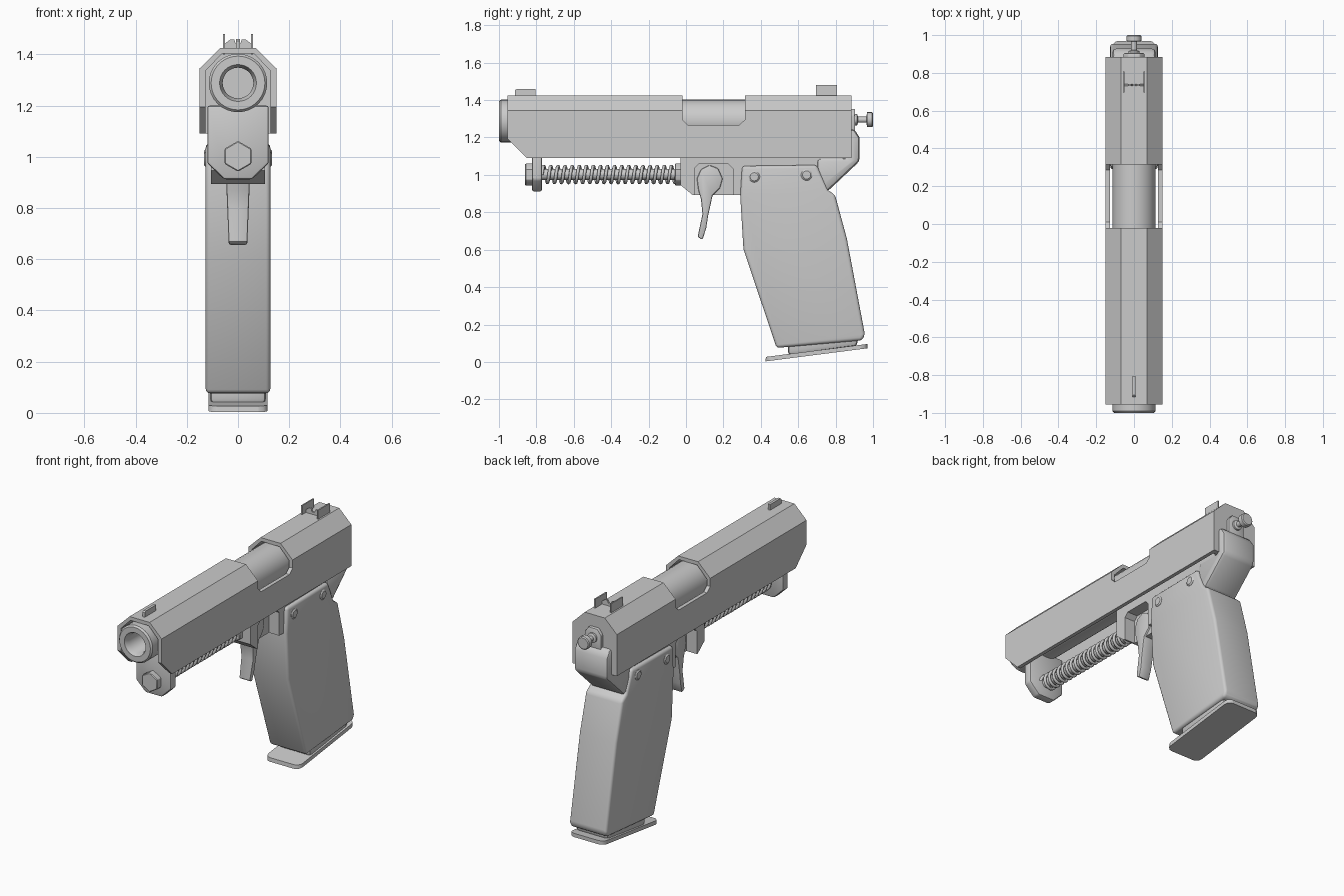
import bpy, bmesh, math
from mathutils import Matrix, Vector

if "Cube" in bpy.data.objects:
    bpy.data.objects.remove(bpy.data.objects["Cube"])


def finish(name, bm, bevel=0, segs=2, angle=30):
    bmesh.ops.recalc_face_normals(bm, faces=bm.faces)
    me = bpy.data.meshes.new(name)
    bm.to_mesh(me)
    bm.free()
    ob = bpy.data.objects.new(name, me)
    bpy.context.collection.objects.link(ob)
    activate(ob)
    if bevel:
        m = ob.modifiers.new("bevel", 'BEVEL')
        m.width, m.segments, m.limit_method = bevel, segs, 'ANGLE'
        m.angle_limit = math.radians(35)
        bpy.ops.object.modifier_apply(modifier=m.name)
    bpy.ops.object.shade_smooth_by_angle(angle=math.radians(angle))
    return ob


def activate(ob):
    bpy.ops.object.select_all(action='DESELECT')
    ob.select_set(True)
    bpy.context.view_layer.objects.active = ob


def prism(name, pts, a, b, axis='x', **kw):
    """Extrude a (y, z) profile along x, or an (x, z) profile along y."""
    bm = bmesh.new()
    place = (lambda p, t: (t, p[0], p[1])) if axis == 'x' else (lambda p, t: (p[0], t, p[1]))
    lo = [bm.verts.new(place(p, a)) for p in pts]
    hi = [bm.verts.new(place(p, b)) for p in pts]
    bm.faces.new(lo)
    bm.faces.new(hi)
    n = len(pts)
    for i in range(n):
        j = (i + 1) % n
        bm.faces.new((lo[i], lo[j], hi[j], hi[i]))
    return finish(name, bm, **kw)


def lathe(name, prof, z, sides=32, axis='y', x=0, y=0, phase=0, **kw):
    """Turn (radius, distance) points around an axis parallel to y or x."""
    bm = bmesh.new()
    rings = []
    for r, t in prof:
        ring = []
        for k in range(sides):
            a = 2 * math.pi * k / sides + phase
            u, v = r * math.cos(a), r * math.sin(a)
            ring.append(bm.verts.new((u + x, t, v + z) if axis == 'y' else (t, u + y, v + z)))
        rings.append(ring)
    for r0, r1 in zip(rings, rings[1:]):
        for k in range(sides):
            j = (k + 1) % sides
            bm.faces.new((r0[k], r0[j], r1[j], r1[k]))
    bm.faces.new(rings[0])
    bm.faces.new(rings[-1])
    return finish(name, bm, **kw)


def cut(ob, *cutters):
    for c in cutters:
        activate(ob)
        m = ob.modifiers.new("cut", 'BOOLEAN')
        m.operation, m.object, m.solver = 'DIFFERENCE', c, 'EXACT'
        bpy.ops.object.modifier_apply(modifier=m.name)
        bpy.data.objects.remove(c)
    bpy.ops.object.shade_smooth_by_angle(angle=math.radians(25))


def rect(a, b, c, d):
    return [(a, c), (b, c), (b, d), (a, d)]


def mirror(half):
    return half + [(-x, z) for x, z in reversed(half)]


# Slide: chamfered shell, hollow below, with a port through the top
slide = prism("slide", mirror([(.15, 1.09), (.15, 1.345), (.068, 1.425)]), -.955, .885, 'y')
hollow = prism("cut_hollow", mirror([(.127, 1.0), (.127, 1.335), (.062, 1.403)]), -1.1, .85, 'y')
port = prism("cut_port", [(-.02, 1.5), (-.02, 1.295), (.01, 1.267), (.285, 1.267),
                          (.315, 1.295), (.315, 1.5)], -.3, .3)
nose = prism("cut_nose", [(-1.1, 1.195), (-.955, 1.195), (-.85, 1.09), (-.85, 1.0), (-1.1, 1.0)], -.3, .3)
cut(slide, hollow, port, nose)

# Barrel with bore
lathe("barrel", [(.06, -.6), (.06, -.97), (.072, -1), (.105, -1), (.114, -.99), (.114, .4)], 1.288)

# Front lug and recoil spring assembly
prism("barrel_lug", mirror([(.12, 1.2), (.12, .975), (.055, .912)]), -.823, -.77, 'y',
      bevel=.01)
for nm, y0, y1 in (("front_nut", -.86, -.815), ("rear_nut", -.06, -.025)):
    lathe(nm, [(.06, y0), (.06, y1)], 1.002, sides=6, phase=math.pi / 6, bevel=.004, segs=1)
lathe("guide_rod", [(.03, -.8), (.03, -.03)], 1.002, sides=20)
cu = bpy.data.curves.new("recoil_spring", 'CURVE')
cu.dimensions = '3D'
cu.bevel_depth, cu.bevel_resolution = .009, 1
turns, steps = 19, 18
sp = cu.splines.new('POLY')
sp.points.add(turns * steps)
for i, p in enumerate(sp.points):
    a = 2 * math.pi * i / steps
    p.co = (.044 * math.cos(a), -.77 + .72 * i / (turns * steps), 1.002 + .044 * math.sin(a), 1)
spring = bpy.data.objects.new("recoil_spring", cu)
bpy.context.collection.objects.link(spring)
activate(spring)
bpy.ops.object.convert(target='MESH')

# Frame with recessed trigger pocket on each side
frame = prism("frame", [(-.03, 1.17), (-.03, .946), (.035, .893), (.4, .893), (.74, .93),
                        (.84, 1.0), (.84, 1.17)], -.105, .105)
pocket = [(.045, .8), (.045, 1.035), (.07, 1.06), (.225, 1.06), (.25, 1.035), (.25, .8)]
cut(frame, prism("cut_right", pocket, .035, .2), prism("cut_left", pocket, -.2, -.035))

# Rear tang and the plate above it
prism("rear_tang", [(.7, 1.09), (.7, .92), (.757, .912), (.928, 1.073), (.928, 1.2),
                    (.9, 1.245), (.86, 1.245), (.86, 1.09)], -.115, .115, bevel=.035, segs=2)
prism("rear_plate", mirror([(.055, 1.2), (.055, 1.32), (.03, 1.353)]), .87, .904, 'y', bevel=.006)
lathe("rear_knob", [(.03, .89), (.03, .915), (.016, .92), (.016, .965), (.04, .968), (.04, .995), (.034, 1)],
      1.295, sides=20)

# Trigger, narrowing toward the tip
trig = prism("trigger", [(.125, 1.053), (.08, 1.03), (.058, .98), (.066, .92), (.08, .87), (.088, .79),
                         (.062, .668), (.088, .653), (.108, .715), (.118, .78), (.142, .89),
                         (.182, .93), (.196, .98), (.172, 1.035)], -.046, .046, bevel=.008)
for v in trig.data.vertices:
    if v.co.z < .9:
        v.co.x *= .78 + .22 * (v.co.z - .65) / .25

# Grip body with screwed upper panels
prism("grip", [(.30, 1.048), (.29, .888), (.307, .604), (.484, .075), (.94, .115), (.957, .144),
               (.86, .66), (.797, .893), (.757, .92), (.70, 1.053)], -.126, .126, bevel=.024, segs=3)
for s, side in ((1, "right"), (-1, "left")):
    for y, z, pos in ((.365, .99, "front"), (.645, 1.0, "rear")):
        lathe(f"grip_screw_{pos}_{side}", [(.03, .1 * s), (.03, .127 * s), (.022, .133 * s)], z,
              sides=20, axis='x', y=y)

# Magazine neck and base plate
prism("magazine_neck", [(.545, .13), (.545, .035), (.917, .085), (.917, .17)], -.11, .11, bevel=.02)
base = prism("magazine_base", [(.427, .027), (.425, .003), (.97, .073), (.97, .096)], -.116, .116)
base.data.update()
bm = bmesh.new()
bm.from_mesh(base.data)
corners = [e for e in bm.edges if abs((e.verts[0].co - e.verts[1].co).x) < .01
           and abs((e.verts[0].co - e.verts[1].co).y) < .05]
bmesh.ops.bevel(bm, geom=corners, offset=.035, segments=3, affect='EDGES', profile=.5)
bm.to_mesh(base.data)
bm.free()

# Sights
prism("front_sight", [(-.915, 1.42), (-.915, 1.452), (-.905, 1.46), (-.805, 1.46), (-.805, 1.42)], -.008, .008)
for s, side in ((1, "right"), (-1, "left")):
    prism(f"rear_sight_{side}", rect(.695, .808, 1.40, 1.48), .05 * s, .058 * s)
prism("rear_sight_bar", mirror([(.054, 1.41), (.054, 1.44), (.03, 1.458), (.015, 1.458), (.008, 1.44)]),
      .73, .742, 'y')
